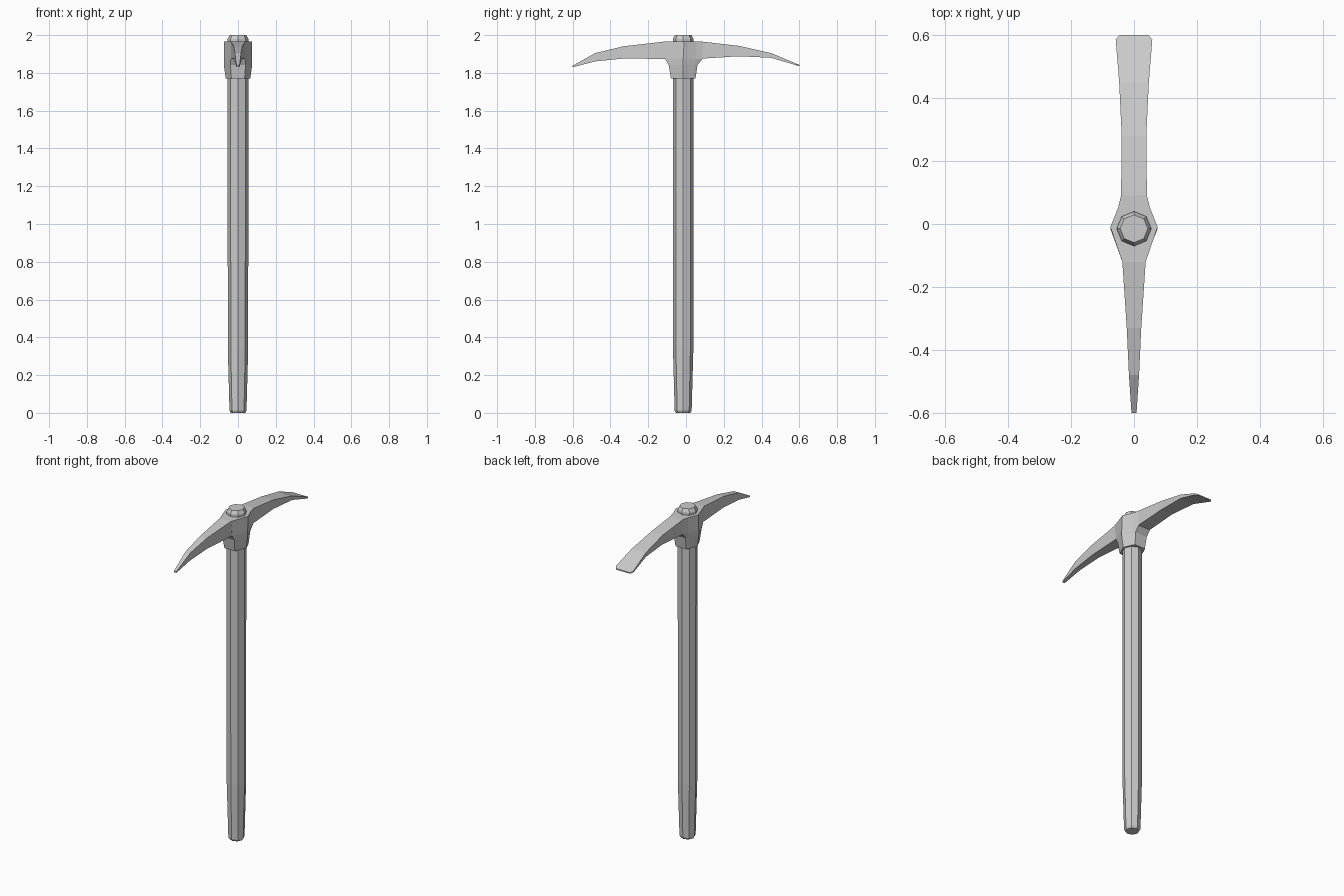
import bpy
import math

cube = bpy.data.objects.get("Cube")
if cube:
    bpy.data.objects.remove(cube, do_unlink=True)

# One plain grey for the whole tool
grey = bpy.data.materials.new("plain_grey")
grey.use_nodes = True
colour = (0.6, 0.6, 0.6, 1)
grey.diffuse_color = colour
grey.node_tree.nodes["Principled BSDF"].inputs["Base Color"].default_value = colour

AXIS_Y = -0.015  # the shaft sits slightly forward of centre


def loft(name, rings):
    """Skin a stack of equal-length rings and cap both ends."""
    n = len(rings[0])
    verts = [p for ring in rings for p in ring]
    faces = [(a * n + i, a * n + (i + 1) % n, (a + 1) * n + (i + 1) % n, (a + 1) * n + i)
             for a in range(len(rings) - 1) for i in range(n)]
    faces.append(tuple(reversed(range(n))))
    faces.append(tuple(range(len(verts) - n, len(verts))))
    mesh = bpy.data.meshes.new(name)
    mesh.from_pydata(verts, [], faces)
    mesh.materials.append(grey)
    obj = bpy.data.objects.new(name, mesh)
    bpy.context.collection.objects.link(obj)
    return obj


def octagon(r, z):
    return [(r * math.cos(i * math.pi / 4), AXIS_Y + r * math.sin(i * math.pi / 4), z)
            for i in range(8)]


def collar_ring(z, half):
    """Mirror a right-hand outline, listed front to back, into a closed ring."""
    return [(x, y, z) for x, y in half] + [(-x, y, z) for x, y in reversed(half)]


def blade_ring(y, w, low, high):
    return [(-w, y, low), (w, y, low), (w, y, high), (-w, y, high)]


# Octagonal shaft with bevelled ends and a narrower grip
loft("handle", [octagon(r, z) for r, z in
                [(0.038, 0), (0.045, 0.012), (0.054, 0.34), (0.055, 1.98), (0.044, 2)]])

# Faceted socket flaring into both blades
loft("head_socket", [collar_ring(z, half) for z, half in [
    (1.77, [(0.035, -0.08), (0.065, AXIS_Y), (0.045, 0.035), (0.035, 0.05)]),
    (1.842, [(0.04, -0.092), (0.075, AXIS_Y), (0.048, 0.045), (0.04, 0.061)]),
    (1.874, [(0.038, -0.11), (0.075, AXIS_Y), (0.05, 0.053), (0.041, 0.087)]),
    (1.965, [(0.037, -0.12), (0.075, -0.01), (0.05, 0.053), (0.041, 0.09)])]])

# Tapering pick at the front: y, half width, underside, top
loft("pick_point", [blade_ring(*r) for r in reversed([
    (-0.05, 0.036, 1.88, 1.955), (-0.12, 0.037, 1.874, 1.965),
    (-0.33, 0.023, 1.876, 1.941), (-0.48, 0.016, 1.861, 1.905),
    (-0.6, 0.008, 1.83, 1.838)])])

# Widening adze at the back with clipped corners
loft("adze_blade", [blade_ring(*r) for r in [
    (0.03, 0.04, 1.88, 1.955), (0.09, 0.041, 1.876, 1.965),
    (0.28, 0.039, 1.888, 1.943), (0.45, 0.047, 1.88, 1.905),
    (0.585, 0.058, 1.84, 1.849), (0.6, 0.046, 1.835, 1.842)]])
